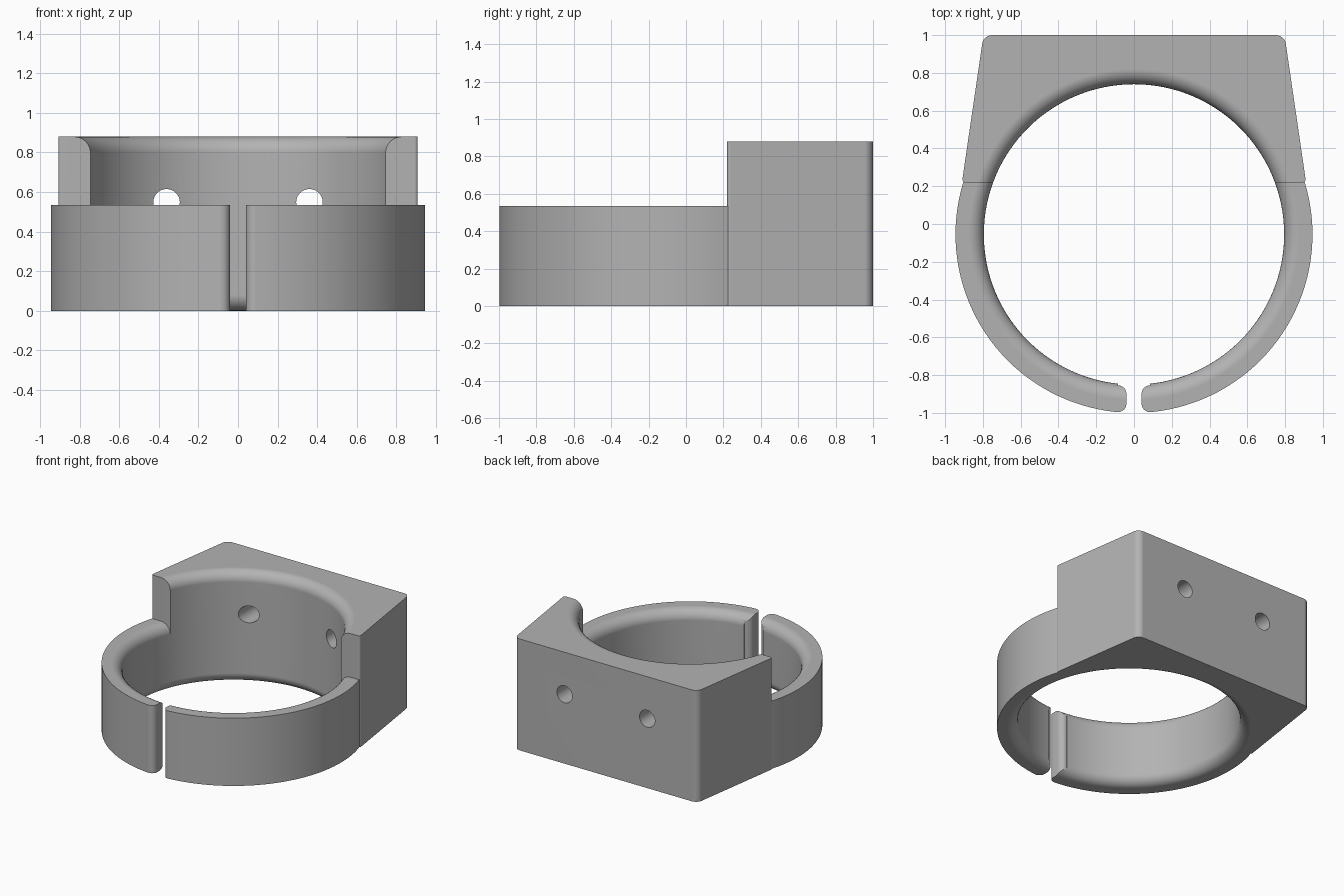
import bpy, bmesh
from math import cos, sin, pi, radians
from mathutils import Vector

if "Cube" in bpy.data.objects:
    bpy.data.objects.remove(bpy.data.objects["Cube"])

CY = -0.055                      # ring centre in y
R_OUT, R_IN, FILLET = 0.945, 0.795, 0.08
BAND_H, BLOCK_H, STEP_Y = 0.535, 0.88, 0.22
SEGS = 128

grey = bpy.data.materials.new("plain grey")
grey.use_nodes = True
colour = (0.45, 0.45, 0.45, 1)
grey.diffuse_color = colour
grey.node_tree.nodes["Principled BSDF"].inputs["Base Color"].default_value = colour


def finish(name, bm):
    bmesh.ops.recalc_face_normals(bm, faces=bm.faces)
    me = bpy.data.meshes.new(name)
    bm.to_mesh(me)
    bm.free()
    me.materials.append(grey)
    ob = bpy.data.objects.new(name, me)
    bpy.context.collection.objects.link(ob)
    return ob


def prism(bm, outline, z0, z1):
    """Extrude a plan outline from z0 to z1."""
    face = bm.faces.new([bm.verts.new((x, y, z0)) for x, y in outline])
    new = bmesh.ops.extrude_face_region(bm, geom=[face])["geom"]
    bmesh.ops.translate(bm, vec=(0, 0, z1 - z0),
                        verts=[v for v in new if isinstance(v, bmesh.types.BMVert)])


def bore(height):
    """Turned cutter that leaves rounded rims at both ends of the bore."""
    r = R_IN + FILLET
    arc = [i * pi / 16 for i in range(9)]
    low = [(r - FILLET * cos(t), FILLET - FILLET * sin(t)) for t in reversed(arc)]
    top = [(a, height - z) for a, z in reversed(low)]
    profile = [(r, -0.1)] + low + top + [(r, height + 0.1)]
    bm = bmesh.new()
    rings = [[bm.verts.new((a * cos(2 * pi * i / SEGS), CY + a * sin(2 * pi * i / SEGS), z))
              for i in range(SEGS)] for a, z in profile]
    for a, b in zip(rings, rings[1:]):
        for i in range(SEGS):
            j = (i + 1) % SEGS
            bm.faces.new((a[i], a[j], b[j], b[i]))
    bm.faces.new(rings[0])
    bm.faces.new(rings[-1])
    return finish("bore_cutter", bm)


def cut(ob, *cutters):
    bpy.context.view_layer.objects.active = ob
    for c in cutters:
        c.hide_render = True
        mod = ob.modifiers.new("cut", 'BOOLEAN')
        mod.operation, mod.solver, mod.object = 'DIFFERENCE', 'EXACT', c
        bpy.ops.object.modifier_apply(modifier=mod.name)
        bpy.data.objects.remove(c)


def smooth(ob):
    bpy.ops.object.select_all(action='DESELECT')
    ob.select_set(True)
    bpy.context.view_layer.objects.active = ob
    bpy.ops.object.shade_smooth_by_angle(angle=radians(30))
    mod = ob.modifiers.new("weighted normals", 'WEIGHTED_NORMAL')
    mod.keep_sharp = True


# Split clamp band, tucked slightly into the block
bm = bmesh.new()
prism(bm, [(R_OUT * cos(2 * pi * i / SEGS), CY + R_OUT * sin(2 * pi * i / SEGS))
           for i in range(SEGS)], 0, BAND_H)
bmesh.ops.bisect_plane(bm, geom=bm.verts[:] + bm.edges[:] + bm.faces[:],
                       plane_co=(0, STEP_Y + 0.02, 0), plane_no=(0, 1, 0), clear_outer=True)
bmesh.ops.holes_fill(bm, edges=[e for e in bm.edges if e.is_boundary])
band = finish("clamp_band", bm)

# Slot at the front, flaring so the band ends have rounded corners
gap, rad = 0.04, 0.045
steps = [i * pi / 12 for i in range(7)]
y_out, y_in = CY - R_OUT, CY - R_IN
side = [(gap + rad - rad * cos(t), y_out + 0.004 + rad - rad * sin(t)) for t in reversed(steps)]
side += [(gap + rad - rad * cos(t), y_in - 0.004 - rad + rad * sin(t)) for t in steps]
side = [(gap + rad, y_out - 0.1)] + side + [(gap + rad, y_in + 0.1)]
bm = bmesh.new()
prism(bm, side + [(-x, y) for x, y in reversed(side)], -0.1, BAND_H + 0.1)
cut(band, bore(BAND_H), finish("slot_cutter", bm))
smooth(band)

# Tapered mounting block with rounded upright edges
bm = bmesh.new()
prism(bm, [(-0.911, STEP_Y), (0.911, STEP_Y), (0.797, 1), (-0.797, 1)], 0, BLOCK_H)
for front, r in ((True, 0.02), (False, 0.045)):
    uprights = [e for e in bm.edges
                if abs(e.verts[0].co.z - e.verts[1].co.z) > 0.5
                and (e.verts[0].co.y < 0.6) == front]
    bmesh.ops.bevel(bm, geom=uprights, offset=r, segments=6, profile=0.5, affect='EDGES')
block = finish("mounting_block", bm)

# Two screw holes through the back
holes = []
for s in (-1, 1):
    bpy.ops.mesh.primitive_cylinder_add(vertices=40, radius=0.067, depth=1.2,
                                        location=(s * 0.361, 0.8, 0.548),
                                        rotation=(pi / 2, 0, 0))
    holes.append(bpy.context.object)
cut(block, bore(BLOCK_H), *holes)
smooth(block)
for ob in (band, block):
    ob.data.materials.clear()
    ob.data.materials.append(grey)
